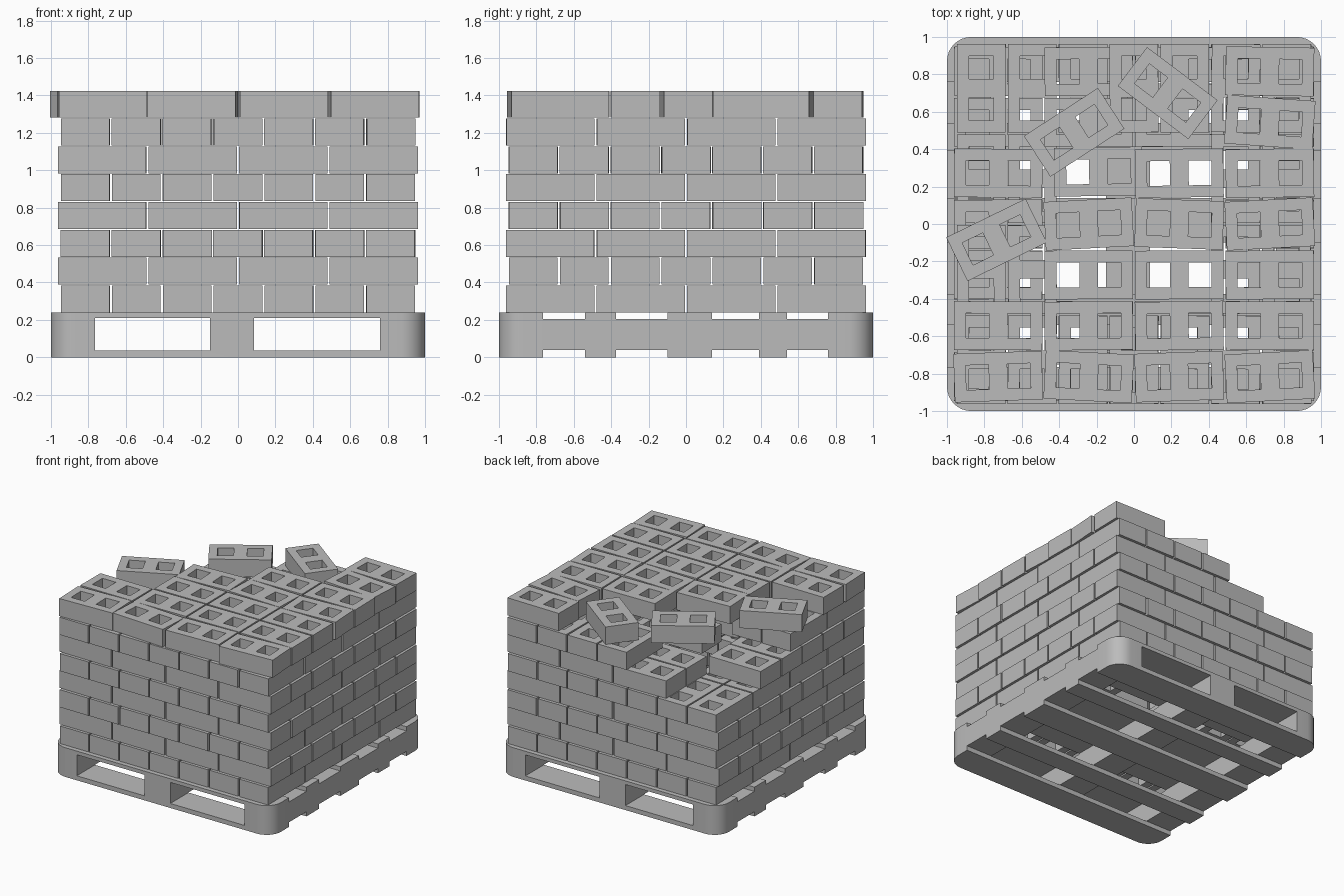
import bpy, bmesh, math, random
from mathutils import Vector

cube = bpy.data.objects.get("Cube")
if cube:
    bpy.data.objects.remove(cube, do_unlink=True)
random.seed(4)

concrete = bpy.data.materials.new("concrete_grey")
concrete.use_nodes = True
GREY = (0.5, 0.5, 0.5, 1)
concrete.diffuse_color = GREY
concrete.node_tree.nodes["Principled BSDF"].inputs["Base Color"].default_value = GREY

LENGTH, WIDTH, HEIGHT = 0.472, 0.26, 0.144
DECK, COURSE = 0.24, 0.1487


def add_object(name, mesh):
    obj = bpy.data.objects.new(name, mesh)
    bpy.context.collection.objects.link(obj)
    return obj


def box_mesh(name, low, high, corner=0):
    low, high = Vector(low), Vector(high)
    bm = bmesh.new()
    bmesh.ops.create_cube(bm, size=1)
    for v in bm.verts:
        v.co = (low + high) / 2 + v.co * (high - low)
    if corner:
        upright = [e for e in bm.edges
                   if abs(e.verts[0].co.z - e.verts[1].co.z) > 0.01]
        bmesh.ops.bevel(bm, geom=upright, offset=corner, segments=8,
                        profile=0.5, affect='EDGES')
    mesh = bpy.data.meshes.new(name)
    bm.to_mesh(mesh)
    bm.free()
    mesh.materials.append(concrete)
    return mesh


# Pallet: rounded slab cut by two fork tunnels and rows of board gaps
pallet = add_object("pallet", box_mesh("pallet", (-1, -1, 0), (1, 1, DECK), 0.13))
cuts = [((x0, -2, 0.037), (x1, 2, 0.21)) for x0, x1 in ((-0.765, -0.15), (0.085, 0.76))]
for y0, y1 in ((-0.765, -0.54), (-0.375, -0.1), (0.14, 0.39), (0.54, 0.76)):
    cuts += [((-2, y0, -0.1), (2, y1, 0.038)), ((-2, y0, 0.205), (2, y1, 0.4))]
bpy.context.view_layer.objects.active = pallet
pallet.select_set(True)
for low, high in cuts:
    cutter = add_object("cutter", box_mesh("cutter", low, high))
    cutter.hide_render = True
    mod = pallet.modifiers.new("cut", 'BOOLEAN')
    mod.operation, mod.solver, mod.object = 'DIFFERENCE', 'EXACT', cutter
    bpy.ops.object.modifier_apply(modifier=mod.name)
    bpy.data.objects.remove(cutter, do_unlink=True)
bpy.ops.object.shade_smooth_by_angle(angle=math.radians(30))


# Hollow block: flat grid with two open cells, raised into a solid
def block_mesh():
    xs = [-LENGTH / 2, -0.172, -0.05, 0.05, 0.172, LENGTH / 2]
    ys = [-WIDTH / 2, -0.066, 0.066, WIDTH / 2]
    bm = bmesh.new()
    grid = [[bm.verts.new((x, y, 0)) for y in ys] for x in xs]
    for i in range(5):
        for j in range(3):
            if j != 1 or i not in (1, 3):
                bm.faces.new((grid[i][j], grid[i + 1][j],
                              grid[i + 1][j + 1], grid[i][j + 1]))
    raised = bmesh.ops.extrude_face_region(bm, geom=bm.faces[:], use_keep_orig=True)
    for item in raised["geom"]:
        if isinstance(item, bmesh.types.BMVert):
            item.co.z = HEIGHT
    bmesh.ops.recalc_face_normals(bm, faces=bm.faces[:])
    mesh = bpy.data.meshes.new("block")
    bm.to_mesh(mesh)
    bm.free()
    mesh.materials.append(concrete)
    return mesh


BLOCK = block_mesh()


def place_block(name, x, y, course, degrees):
    obj = add_object(name, BLOCK)
    obj.location = (x, y, DECK + course * COURSE)
    obj.rotation_euler.z = math.radians(degrees)


# Blocks taken away from the upper courses, as (long step, short step)
REMOVED = {
    5: {(0, 5), (0, 6)},
    6: {(2, 0), (2, 1), (3, 0), (3, 1), (3, 2)},
    7: {(0, 2), (0, 3), (0, 4), (0, 5), (0, 6),
        (1, 4), (1, 5), (1, 6), (2, 5), (2, 6)},
}
TOP_TURN = {(0, 0): 2, (1, 0): -3, (2, 0): 2, (3, 0): 3, (1, 3): 3,
            (2, 3): -2, (3, 3): 3, (3, 5): -4, (3, 6): -1}

# Courses alternate direction and leave the middle of the stack hollow
for course in range(8):
    along_x = course % 2 == 1
    loose = 0.7 if course in (2, 3, 5, 6) else 0.1
    for a in range(4):
        for b in range(7):
            core = (a in (1, 2)) and (2 <= b <= 4)
            if (core and course < 7) or (a, b) in REMOVED.get(course, ()):
                continue
            u, v = (a - 1.5) * 0.484, (b - 3) * 0.272
            turn = random.uniform(-loose, loose)
            if course == 7:
                turn = TOP_TURN.get((a, b), random.uniform(-1, 1))
            if along_x:
                place_block("stacked_block", u, v, course, turn)
            else:
                place_block("stacked_block", v, u, course, turn + 90)

# Loose blocks left lying on the broken corner
place_block("supporting_block", -0.19, 0.28, 6, 1)
place_block("loose_block_side", -0.735, -0.085, 7, 26)
place_block("loose_block_middle", -0.32, 0.49, 7, 33)
place_block("loose_block_back", 0.18, 0.70, 7, -37)
